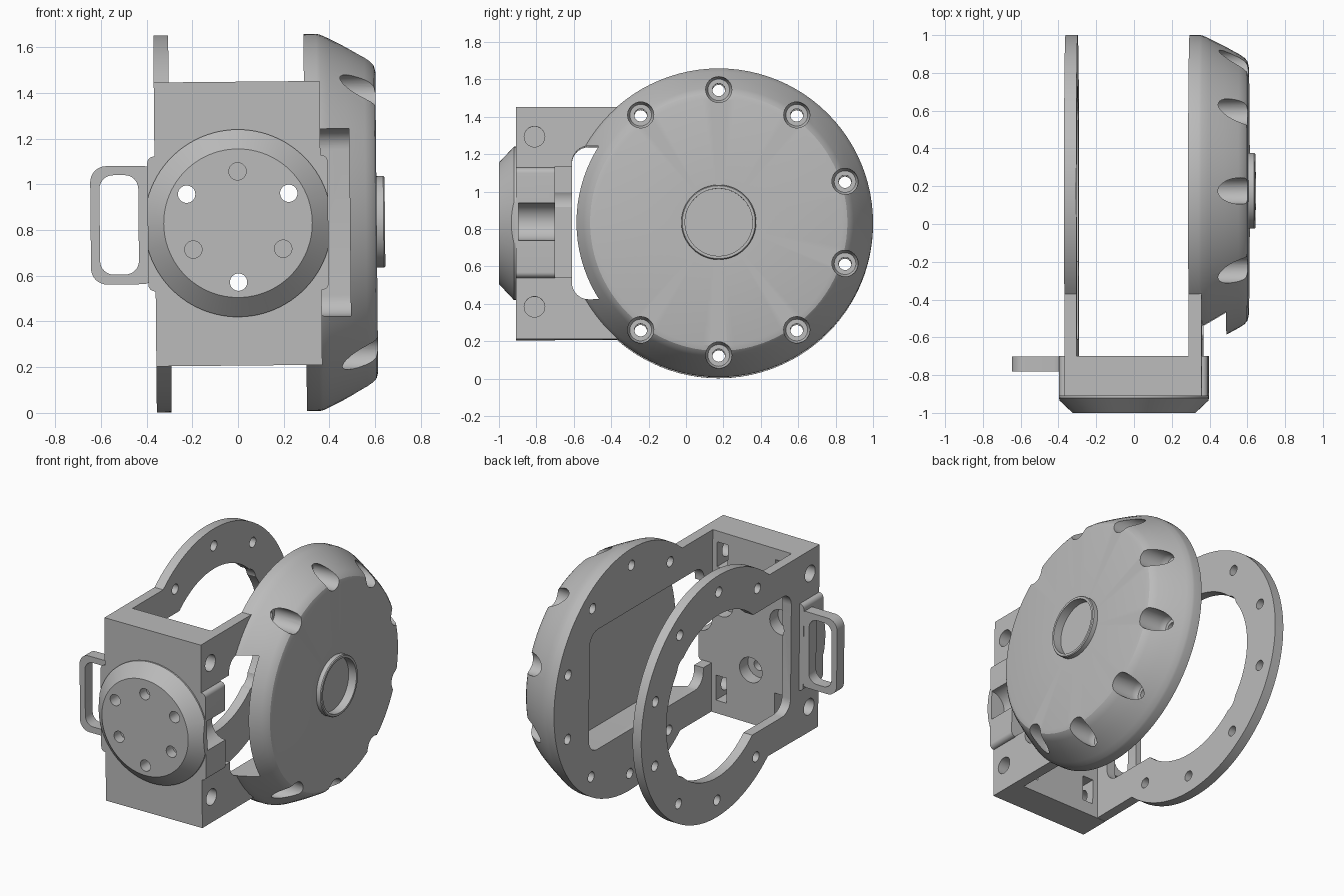
import bpy, bmesh, math
from mathutils import Matrix, Vector

if "Cube" in bpy.data.objects:
    bpy.data.objects.remove(bpy.data.objects["Cube"], do_unlink=True)

CY, CZ, R = 0.175, 0.83, 0.825          # hub axis and rim radius
TILT = (Matrix.Translation((0, 0, CZ)) @ Matrix.Rotation(-0.0095, 4, "Y")
        @ Matrix.Translation((0, 0, -CZ)))

grey = bpy.data.materials.new("plain grey")
grey.use_nodes = True
grey.diffuse_color = (0.5, 0.5, 0.5, 1)
grey.node_tree.nodes["Principled BSDF"].inputs["Base Color"].default_value = (0.5, 0.5, 0.5, 1)


def finish(bm, name):
    bmesh.ops.recalc_face_normals(bm, faces=bm.faces)
    me = bpy.data.meshes.new(name)
    bm.to_mesh(me)
    bm.free()
    me.materials.append(grey)
    ob = bpy.data.objects.new(name, me)
    bpy.context.collection.objects.link(ob)
    return ob


def place(axis, a, b, h):
    """Point from two in-plane values and a height along the axis."""
    return Vector((h, a, b)) if axis == "x" else Vector((a, h, b))


def prism(name, axis, loops, lo, hi):
    """Extrude closed outlines along an axis."""
    bm = bmesh.new()
    for pts in loops:
        low = [bm.verts.new(place(axis, a, b, lo)) for a, b in pts]
        top = [bm.verts.new(place(axis, a, b, hi)) for a, b in pts]
        bm.faces.new(low)
        bm.faces.new(top)
        n = len(pts)
        for i in range(n):
            j = (i + 1) % n
            bm.faces.new((low[i], low[j], top[j], top[i]))
    return finish(bm, name)


def arc(a, b, r, start, end, n):
    return [(a + r * math.cos(start + (end - start) * i / n),
             b + r * math.sin(start + (end - start) * i / n)) for i in range(n + 1)]


def circle(a, b, r, n=40):
    return arc(a, b, r, 0, math.tau, n)[:-1]


def rect(a0, a1, b0, b1, r=0):
    if not r:
        return [(a0, b0), (a1, b0), (a1, b1), (a0, b1)]
    corners = [(a1 - r, b1 - r), (a0 + r, b1 - r), (a0 + r, b0 + r), (a1 - r, b0 + r)]
    q = math.pi / 2
    return [p for i, (a, b) in enumerate(corners) for p in arc(a, b, r, i * q, i * q + q, 8)]


def lathe(name, axis, profile, a, b, n=96):
    """Revolve (height, radius) points around an axis through (a, b)."""
    bm = bmesh.new()
    vs = [bm.verts.new(place(axis, a + r, b, h)) for h, r in profile]
    es = [bm.edges.new(e) for e in zip(vs, vs[1:])]
    bmesh.ops.spin(bm, geom=vs + es, cent=place(axis, a, b, 0), axis=place(axis, 0, 0, 1),
                   angle=math.tau, steps=n, use_duplicate=False)
    bmesh.ops.remove_doubles(bm, verts=bm.verts, dist=1e-5)
    return finish(bm, name)


def combine(target, tool, op="DIFFERENCE"):
    tool.hide_render = True
    mod = target.modifiers.new("bool", "BOOLEAN")
    mod.operation, mod.object, mod.solver = op, tool, "EXACT"
    bpy.context.view_layer.objects.active = target
    bpy.ops.object.modifier_apply(modifier=mod.name)
    bpy.data.objects.remove(tool, do_unlink=True)


# Frame: front block, flat ring plate, opposite arm and side bosses
Z0, Z1, W, IN = 0.207, 1.449, 0.363, 0.294
YF, YB = -0.91, -0.70
frame = prism("frame", "y", [rect(-W, W, Z0, Z1)], YF, YB)
turn = math.acos((Z1 - CZ) / R) + math.pi / 2
outline = arc(CY, CZ, R, turn - math.tau, turn, 96)[::1]
low = -turn
outline = [(YF, Z1), (YF, Z0)] + arc(CY, CZ, R, low, turn, 96)
combine(frame, prism("plate", "x", [outline], -W, -IN - 0.004), "UNION")
combine(frame, prism("arm", "x", [rect(YF, -0.36, Z0, Z1)], IN, W), "UNION")
combine(frame, prism("boss", "y", [rect(-0.395, 0.395, 0.535, 1.125, 0.03)], YF, YB), "UNION")
# re-open the space between the arms behind the block
combine(frame, prism("gap", "x", [rect(YB, 0.2, 0, 2)], -IN - 0.004, IN))

# Domed cover with a raised hub rim
dome = [(IN, 0), (IN, R), (0.35, R), (0.365, 0.822), (0.40, 0.806), (0.48, 0.766), (0.56, 0.722),
        (0.585, 0.705), (0.60, 0.688), (0.607, 0.66), (0.607, 0.2), (0.637, 0.2), (0.643, 0.195),
        (0.643, 0.18), (0.585, 0.18), (0.585, 0)]
combine(frame, lathe("cover", "x", dome, CY, CZ), "UNION")

# Openings: cover pocket, plate opening and front window
combine(frame, prism("pocket", "x", [rect(-0.61, 0.62, 0.42, 1.24, 0.09)], 0.2, 0.49))
combine(frame, prism("opening", "x", [rect(-0.61, 0.62, 0.42, 1.24, 0.09)], -0.5, -0.2))
combine(frame, prism("opening_round", "x", [circle(CY, CZ, 0.555, 80)], -0.5, -0.2))
combine(frame, prism("window", "y", [rect(0.2, 0.49, 0.54, 1.13, 0.03)], YB, -0.4))

# Rim bolts: through holes and deep counterbores in the cover
bolts = [(CY + 0.71 * math.cos(t), CZ + 0.71 * math.sin(t))
         for t in (math.radians(18 + 36 * i) for i in range(10) if i not in (4, 5))]
combine(frame, prism("bolt_holes", "x", [circle(a, b, 0.034, 24) for a, b in bolts], -0.6, 0.8))
for a, b in bolts:
    bore = [(0.41, 0), (0.41, 0.058), (0.425, 0.066), (0.45, 0.07), (0.7, 0.07), (0.7, 0)]
    combine(frame, lathe("bore", "x", bore, a, b, 32))

# Side bolts with square nut slots opening to the back of the block
side = [(-0.81, 1.29), (-0.81, 0.38)]
for s in (-1, 1):
    lo, hi = sorted((s * 0.22, s * 0.5))
    combine(frame, prism("side_holes", "x", [circle(a, b, 0.055, 32) for a, b in side], lo, hi))
    lo, hi = sorted((s * 0.18, s * 0.26))
    combine(frame, prism("slots", "x", [rect(-0.87, -0.6, b - 0.085, b + 0.085) for a, b in side], lo, hi))

# Rounded groove in the boss opposite the handle
combine(frame, prism("groove", "y", [circle(0.395, 0.835, 0.1)], -0.895, -0.65))

# Front disc: chamfered, flattened at the sides
disc = lathe("front_disc", "y", [(YF, 0), (YF, 0.41), (-0.92, 0.41), (-1.0, 0.325), (-1.0, 0)], 0, CZ)
combine(disc, prism("flats", "y", [rect(-0.395, 0.395, 0, 2)], -2, 0), "INTERSECT")


def ring_of_holes(r, radius, first):
    return [circle(radius * math.cos(t), CZ + radius * math.sin(t), r, 32)
            for t in (math.radians(first + 120 * i) for i in range(3))]


combine(disc, prism("blind", "y", ring_of_holes(0.038, 0.227, 90), -1.2, -0.93))
for part in (disc, frame):
    combine(part, prism("through", "y", ring_of_holes(0.038, 0.258, 30), -1.2, -0.6))
combine(frame, prism("counterbores", "y", ring_of_holes(0.085, 0.258, 30), -0.79, -0.6))

# Strap handle
handle = prism("handle", "y", [rect(-0.645, -0.35, 0.567, 1.085, 0.07)], -0.78, YB - 0.001)
combine(handle, prism("handle_slot", "y", [rect(-0.605, -0.435, 0.61, 1.045, 0.06)], -1, -0.5))
combine(handle, prism("handle_trim", "y", [rect(-0.39, 0, 0, 2)], -1, -0.5))

for ob in (frame, disc, handle):
    ob.data.transform(TILT)
    bpy.ops.object.select_all(action="DESELECT")
    ob.select_set(True)
    bpy.context.view_layer.objects.active = ob
    bpy.ops.object.shade_smooth_by_angle(angle=math.radians(25))
